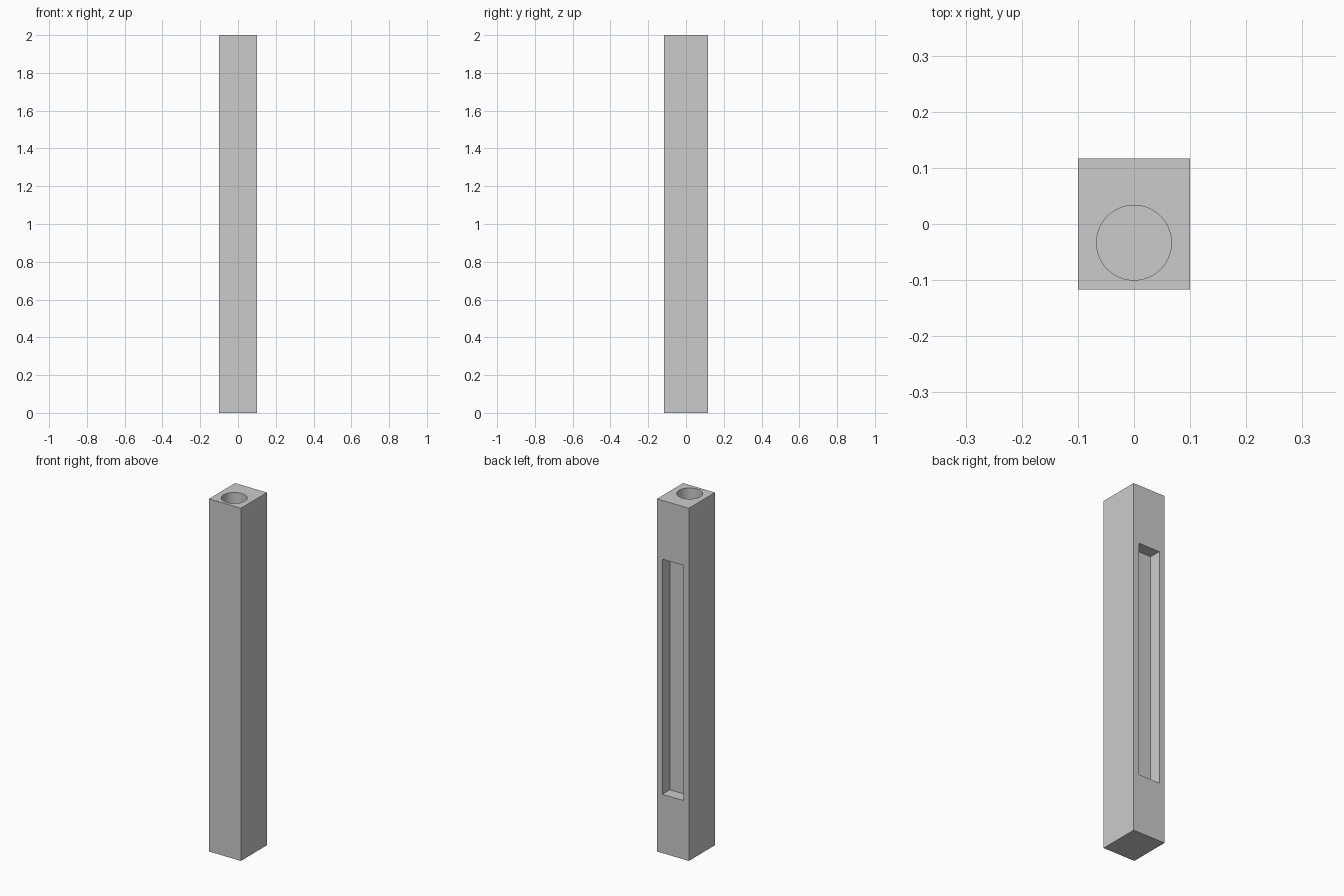
import bpy
import math

cube = bpy.data.objects.get("Cube")
if cube:
    bpy.data.objects.remove(cube, do_unlink=True)

U = 1 / 60  # design module: the post is 12 x 14 x 120 modules

grey = bpy.data.materials.new("light_grey")
grey.use_nodes = True
colour = (0.6, 0.6, 0.6, 1)
grey.diffuse_color = colour
grey.node_tree.nodes["Principled BSDF"].inputs["Base Color"].default_value = colour


def box(name, size, centre):
    """Axis-aligned box, dimensions in modules."""
    bpy.ops.mesh.primitive_cube_add(size=1, location=[c * U for c in centre])
    ob = bpy.context.object
    ob.name = name
    ob.scale = [s * U for s in size]
    bpy.ops.object.transform_apply(location=True, rotation=False, scale=True)
    ob.data.materials.append(grey)
    return ob


def cut(target, cutter):
    """Subtract the cutter from the target and remove it."""
    mod = target.modifiers.new(cutter.name, "BOOLEAN")
    mod.operation = "DIFFERENCE"
    mod.solver = "EXACT"
    mod.object = cutter
    bpy.ops.object.select_all(action="DESELECT")
    bpy.context.view_layer.objects.active = target
    target.select_set(True)
    bpy.ops.object.modifier_apply(modifier=mod.name)
    bpy.data.objects.remove(cutter, do_unlink=True)


# Square-edged post
post = box("post", (12, 14, 120), (0, 0, 60))

# Long recess in the back face, 4 modules deep
cut(post, box("recess_cutter", (8, 8, 80), (0, 7, 60)))

# Round blind bore from the top, offset towards the front
bpy.ops.mesh.primitive_cylinder_add(
    vertices=96, radius=4 * U, depth=120 * U, location=(0, -2 * U, 62 * U))
bore = bpy.context.object
bore.name = "bore_cutter"
bore.data.materials.append(grey)
cut(post, bore)

# Smooth bore wall, sharp edges elsewhere
bpy.ops.object.shade_smooth_by_angle(angle=math.radians(30))
